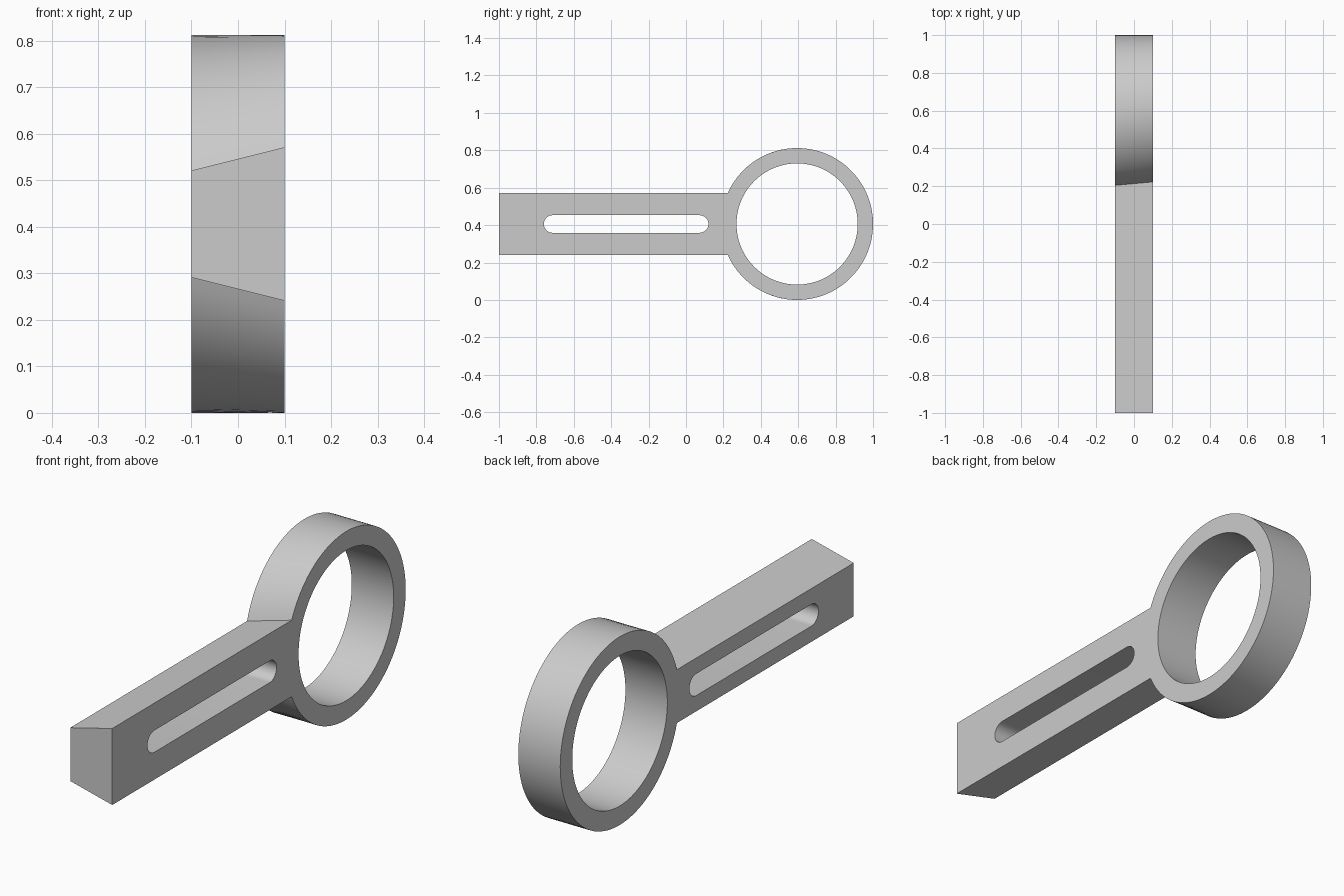
import bpy, bmesh
from math import sin, cos, asin, pi

cube = bpy.data.objects.get("Cube")
if cube:
    bpy.data.objects.remove(cube, do_unlink=True)

HALF_WIDTH = 0.1
RING_Y, RING_Z = 0.594, 0.406
OUTER_R, INNER_R = 0.406, 0.324
SLOT_START, SLOT_END, SLOT_R = -0.76, 0.12, 0.047
SEGMENTS = 96


def arc(cy, radius, start, end, count):
    """Points (y, z) on an arc, both ends included."""
    return [(cy + radius * cos(start + (end - start) * i / count),
             RING_Z + radius * sin(start + (end - start) * i / count))
            for i in range(count + 1)]


def body_outline(half_height):
    """Ring rim running into the straight handle."""
    meet = pi - asin(half_height / OUTER_R)
    return arc(RING_Y, OUTER_R, -meet, meet, SEGMENTS) + [
        (-1, RING_Z + half_height), (-1, RING_Z - half_height)]


ring_hole = arc(RING_Y, INNER_R, 0, 2 * pi, SEGMENTS)[:-1]
slot = (arc(SLOT_END - SLOT_R, SLOT_R, -pi / 2, pi / 2, 16)
        + arc(SLOT_START + SLOT_R, SLOT_R, pi / 2, 3 * pi / 2, 16))

# The handle is taller on the left side than on the right
sides = [(-HALF_WIDTH, 0.115), (HALF_WIDTH, 0.165)]
bm = bmesh.new()
loops = []
for x, half_height in sides:
    side_loops, edges = [], []
    for outline in (body_outline(half_height), ring_hole, slot):
        verts = [bm.verts.new((x, y, z)) for y, z in outline]
        edges += [bm.edges.new((a, b))
                  for a, b in zip(verts, verts[1:] + verts[:1])]
        side_loops.append(verts)
    # Flat side face with both openings
    bmesh.ops.triangle_fill(bm, edges=edges, use_beauty=True,
                            normal=(1 if x > 0 else -1, 0, 0))
    loops.append(side_loops)

# Walls between the two sides
for right, left in zip(*loops):
    for i in range(len(right)):
        bm.faces.new((right[i - 1], right[i], left[i], left[i - 1]))
bmesh.ops.recalc_face_normals(bm, faces=bm.faces)

mesh = bpy.data.meshes.new("ring_handle")
bm.to_mesh(mesh)
bm.free()
body = bpy.data.objects.new("ring_handle", mesh)
bpy.context.collection.objects.link(body)

# Plain grey
grey = bpy.data.materials.new("light_grey")
grey.use_nodes = True
color = (0.6, 0.6, 0.6, 1)
grey.diffuse_color = color
grey.node_tree.nodes["Principled BSDF"].inputs["Base Color"].default_value = color
mesh.materials.append(grey)

bpy.ops.object.select_all(action="DESELECT")
body.select_set(True)
bpy.context.view_layer.objects.active = body
bpy.ops.object.shade_smooth_by_angle(angle=pi / 6)
